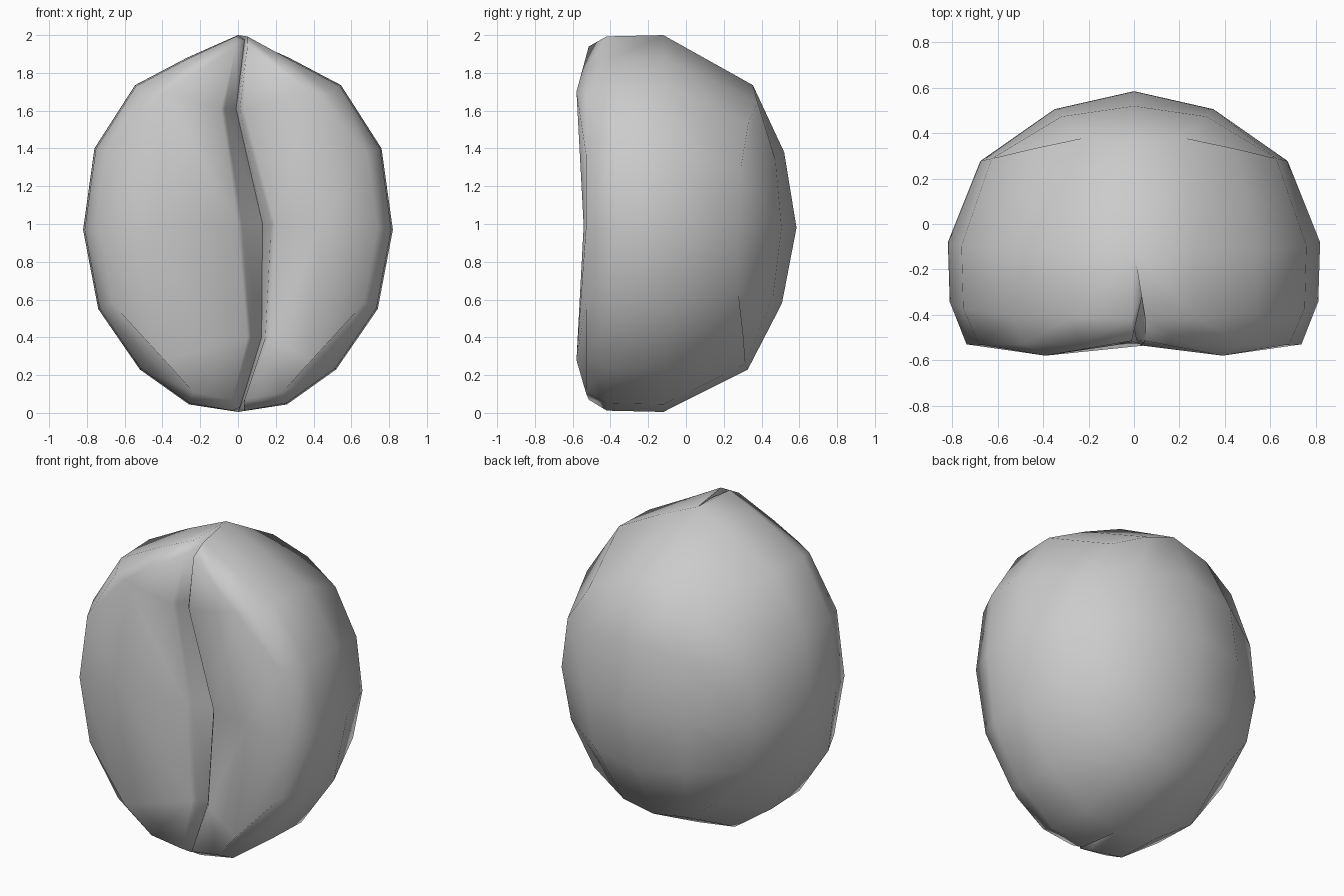
import bpy, bmesh
from math import sqrt, radians

if "Cube" in bpy.data.objects:
    bpy.data.objects.remove(bpy.data.objects["Cube"])

# half outline (x, z) from top to bottom
RIM = [(0, 2.0), (.27, 1.88), (.545, 1.735), (.76, 1.4), (.82, .97),
       (.74, .55), (.52, .23), (.26, .045), (0, .005)]
# seam rows: z, left lip x, floor x, right lip x, lip y, floor y
SEAM = [(1.94, -.01, .035, .05, -.515, -.32), (1.61, -.09, -.01, .03, -.535, -.40),
        (1.0, .0, .13, .195, -.52, -.41), (.4, .05, .125, .165, -.535, -.40),
        (.07, -.03, .01, .035, -.515, -.32)]

bm = bmesh.new()


def row(points):
    return [bm.verts.new(p) for p in points]


def bridge(a, b, closed=False):
    for i in range(len(a) - (0 if closed else 1)):
        j = (i + 1) % len(a)
        bm.faces.new((a[i], a[j], b[j], b[i]))


def dome(x, z):
    return (x, -.10 + .67 * sqrt(1 - (x / .82) ** 2 - (z - 1) ** 2), z)


# domed back: rim, one ring, then a square patch
loop = RIM + [(-x, z) for x, z in RIM[-2:0:-1]]
rim_all = row([(x, -.08 - .04 * abs(z - 1), z) for x, z in loop])
r = row([dome(x * .825, .98 + (z - 1) * .755) for x, z in loop])
bridge(rim_all, r, True)
n = row([dome(x, .98 + z) for x, z in
         [(0, .40), (.32, .36), (.35, 0), (.32, -.36),
          (0, -.40), (-.32, -.36), (-.35, 0), (-.32, .36)]])
pole = bm.verts.new((0, .585, .98))
for q in range(4):
    a, b, c = n[2 * q], n[2 * q + 1], n[(2 * q + 2) % 8]
    e = [r[(4 * q + i) % 16] for i in range(5)]
    for f in ((e[0], e[1], b, a), (e[1], e[2], e[3], b), (e[3], e[4], c, b), (a, b, c, pole)):
        bm.faces.new(f)

# seam floor shared by both halves, running out at both tips
floor_z = [1.975, 1.61, 1.0, .4, .03]
floor = row([(s[2], s[5], z) for s, z in zip(SEAM, floor_z)])

# two front lobes: side wall, rounded edge, flat face, seam lip
for side in (-1, 1):
    rim = rim_all[:9] if side > 0 else [rim_all[-i % 16] for i in range(9)]
    lip = row([(s[2 + side], s[4], s[0]) for s in SEAM])
    wall_co = [(x * .99 * side, -.34 - .08 * abs(z - 1), 1 + (z - 1) * .993)
               for x, z in RIM]
    for k, s in ((0, SEAM[0]), (8, SEAM[4])):
        wall_co[k] = (s[2 + side],) + wall_co[k][1:]
    wall = row(wall_co)
    edge = [lip[0]] + row([(x * .9 * side, -.53, 1 + (z - 1) * .935)
                           for x, z in RIM[1:-1]]) + [lip[4]]
    bridge(rim, wall)
    bridge(wall, edge)
    # flat face
    m = [None] + row([(.39 * side, -.58, 1.70), (.44 * side, -.542, .99),
                      (.39 * side, -.58, .28)])
    for f in ((edge[0], edge[1], m[1], lip[1]), (edge[1], edge[2], edge[3], m[1]),
              (edge[3], edge[4], m[2], m[1]), (m[1], m[2], lip[2], lip[1]),
              (edge[4], edge[5], m[3], m[2]), (m[2], m[3], lip[3], lip[2]),
              (edge[5], edge[6], edge[7], m[3]), (edge[7], edge[8], lip[3], m[3])):
        bm.faces.new(f)
    # rounded lip running down to the seam floor
    inner = row([(s[2 + side] - .02 * side, s[4] + .025, s[0]) for s in SEAM[1:4]])
    inner = [lip[0]] + inner + [lip[4]]
    for a, b in ((lip, inner), (inner, floor)):
        for i in range(4):
            f = list(dict.fromkeys((a[i], a[i + 1], b[i + 1], b[i])))
            bm.faces.new(f)
    # close the tips beside the seam
    for k, j in ((0, 0), (8, 4)):
        bm.faces.new((floor[j], wall[k], lip[j]))
        bm.faces.new((floor[j], rim[k], wall[k]))

bmesh.ops.recalc_face_normals(bm, faces=bm.faces)
for f in bm.faces:
    f.smooth = True
for e in bm.edges:
    e.smooth = e.calc_face_angle(0) < radians(65)
me = bpy.data.meshes.new("coffee_bean")
bm.to_mesh(me)
bm.free()
bean = bpy.data.objects.new("coffee_bean", me)
bpy.context.collection.objects.link(bean)

# darker grey shell
mat = bpy.data.materials.new("bean_grey")
mat.diffuse_color = (.53, .53, .53, 1)
mat.use_nodes = True
mat.node_tree.nodes["Principled BSDF"].inputs["Base Color"].default_value = mat.diffuse_color
me.materials.append(mat)
